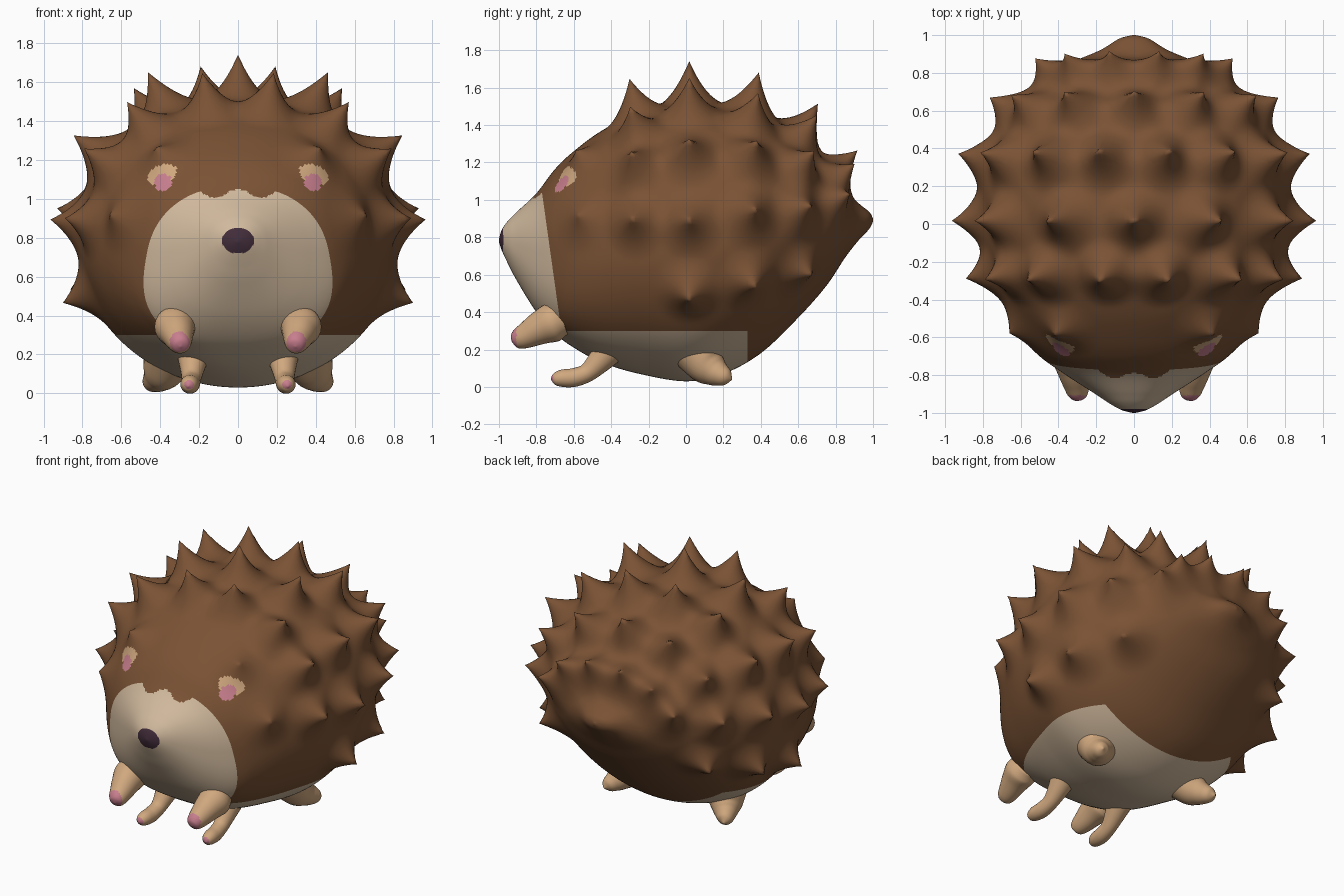
import bpy, bmesh, math
from mathutils import Vector

cube = bpy.data.objects.get("Cube")
if cube:
    bpy.data.objects.remove(cube)


def material(name, r, g, b):
    m = bpy.data.materials.new(name)
    m.use_nodes = True
    m.diffuse_color = (r, g, b, 1)
    m.node_tree.nodes["Principled BSDF"].inputs["Base Color"].default_value = (r, g, b, 1)
    return m


MATS = [material("spine brown", .195, .085, .035), material("cream", .64, .49, .34),
        material("tan skin", .63, .39, .21), material("pink", .58, .21, .27),
        material("nose dark", .055, .026, .042)]
BROWN, CREAM, TAN, PINK, DARK = range(5)


def smooth_path(stations, steps):
    """Catmull-Rom interpolation of equal-length tuples."""
    pts = [stations[0]] + list(stations) + [stations[-1]]
    out = []
    for i in range(1, len(pts) - 2):
        for s in range(steps):
            t = s / steps
            out.append([.5 * (2 * b + (c - a) * t + (2 * a - 5 * b + 4 * c - d) * t * t
                              + (3 * b - a - 3 * c + d) * t ** 3)
                        for a, b, c, d in zip(*pts[i - 1:i + 3])])
    out.append(list(stations[-1]))
    return out


def loft(rings):
    """Skin a list of closed rings and cap both ends."""
    bm = bmesh.new()
    rows = [[bm.verts.new(p) for p in ring] for ring in rings]
    n = len(rows[0])
    for a, b in zip(rows, rows[1:]):
        for j in range(n):
            k = (j + 1) % n
            bm.faces.new((a[j], a[k], b[k], b[j]))
    bm.faces.new(rows[0])
    bm.faces.new(rows[-1])
    bmesh.ops.recalc_face_normals(bm, faces=bm.faces)
    return bm, rows


def finish(bm, name, rule):
    """Colour the faces by a rule on their centre and make the object."""
    for f in bm.faces:
        f.material_index = rule(f.calc_center_median())
    mesh = bpy.data.meshes.new(name)
    bm.to_mesh(mesh)
    bm.free()
    for m in MATS:
        mesh.materials.append(m)
    mesh.shade_smooth()
    bpy.context.collection.objects.link(bpy.data.objects.new(name, mesh))


# Body sections from nose to tail (y, top, bottom, half width, lower roundness)
SECTIONS = [(-1, .79, .775, .008, 1), (-.985, .84, .73, .065, 1), (-.95, .89, .655, .13, .95),
            (-.9, .94, .56, .205, .85), (-.8, 1.035, .40, .36, .72), (-.7, 1.165, .285, .50, .7),
            (-.6, 1.26, .21, .59, .8), (-.45, 1.37, .13, .68, .92), (-.25, 1.47, .07, .77, 1),
            (0, 1.52, .03, .82, 1), (.2, 1.515, .07, .825, 1.02), (.4, 1.47, .18, .78, 1.05),
            (.6, 1.35, .37, .66, 1.08), (.75, 1.18, .54, .50, 1.05), (.85, 1.06, .69, .34, 1),
            (.92, .985, .78, .18, 1), (.98, .935, .845, .08, 1), (1, .9, .885, .008, 1)]
SEGMENTS = 240


def soft_pow(v, power):
    return math.copysign(abs(v) ** power, v)


def section(y, top, bottom, w, lower):
    mid, h = (top + bottom) / 2, (top - bottom) / 2
    ring = []
    for j in range(SEGMENTS):
        a = math.tau * j / SEGMENTS
        power = .9 if math.cos(a) > 0 else lower
        ring.append(Vector((w * soft_pow(math.sin(a), power), y,
                            mid + h * soft_pow(math.cos(a), power))))
    return ring


body_rings = [section(*s) for s in smooth_path(SECTIONS, 14)]
body, rows = loft(body_rings)

# Spines: rows of cusps (y, size, angles from the top)
SPINE_ROWS = [(-.55, .4, (34, 75)), (-.27, .9, (9, 34, 57, 83)),
              (.02, 1, (0, 24, 55, 84, 111)), (.35, .95, (9, 30, 56, 83, 112)),
              (.61, .9, (0, 24, 52, 82, 122)), (.78, .85, (11, 36, 68))]
REACH = .21
rest = [[(v, v.co.copy()) for v in row] for row in rows]
for y, size, angles in SPINE_ROWS:
    ring = min(body_rings, key=lambda r: abs(r[0].y - y))
    near = [pair for row in rest if abs(row[0][1].y - y) < REACH for pair in row]
    for angle in angles:
        for side in ((1, -1) if angle else (1,)):
            base = ring[round(side * angle / 360 * SEGMENTS) % SEGMENTS]
            way = (base - Vector((0, y * .5, .76))).normalized()
            height = size * (.14 + .08 * max(0, math.cos(math.radians(angle))))
            for v, co in near:
                d = (co - base).length
                if d < REACH:
                    v.co += way * height * (1 - d / REACH) ** 2.2

# Clean cuts along the edges of the belly and the face
FACE_POINT, FACE_NORMAL = Vector((0, -.77, 1.04)), Vector((0, 1, .14))
for point, normal in ((Vector((0, 0, .3)), Vector((0, 0, 1))),
                      (Vector((0, .33, 0)), Vector((0, 1, 0))),
                      (FACE_POINT, FACE_NORMAL)):
    bmesh.ops.bisect_plane(body, geom=body.verts[:] + body.edges[:] + body.faces[:],
                           dist=.0001, plane_co=point, plane_no=normal)


def in_oval(x, z, cx, cz, rx, rz):
    return ((x - cx) / rx) ** 2 + ((z - cz) / rz) ** 2 < 1


def body_colour(c):
    x = abs(c.x)
    if c.y < -.95 and in_oval(x, c.z, 0, .785, .082, .066):
        return DARK
    if c.y < -.5:
        if in_oval(x, c.z, .385, 1.085, .045, .045):
            return PINK
        if in_oval(x, c.z + .25 * (x - .39), .39, 1.125, .075, .052):
            return TAN
    if c.z < .3 and c.y < .33:
        return CREAM
    hairline = 1.028 + .022 * math.cos(x * 26)
    if (c - FACE_POINT).dot(FACE_NORMAL) < 0 and c.z < hairline:
        return CREAM
    return BROWN


finish(body, "body", body_colour)


# Limbs: tapered tubes along short paths (x, y, z, radius)
def limb(name, stations, side, pink_before):
    path = smooth_path([(side * s[0], *s[1:]) for s in stations], 6)
    rings = []
    for i, (x, y, z, r) in enumerate(path):
        ahead, behind = path[min(i + 1, len(path) - 1)], path[max(i - 1, 0)]
        turn = (Vector(ahead[:3]) - Vector(behind[:3])).to_track_quat('Z', 'Y')
        rings.append([Vector((x, y, z)) + turn @ Vector((r * math.cos(a), r * math.sin(a), 0))
                      for a in (math.tau * j / 24 for j in range(24))])
    bm, _ = loft(rings)
    finish(bm, name, lambda c: PINK if c.y < pink_before else TAN)


ARM = [(.33, -.65, .36, .08), (.325, -.71, .345, .105), (.315, -.78, .315, .09),
       (.305, -.845, .28, .072), (.298, -.895, .256, .056), (.296, -.92, .245, .037),
       (.295, -.93, .24, .004)]
FRONT_LEG = [(.23, -.41, .20, .085), (.235, -.47, .13, .064), (.24, -.53, .075, .05),
             (.245, -.60, .05, .05), (.25, -.665, .046, .046), (.255, -.705, .04, .03),
             (.257, -.72, .036, .004)]
HIND_LEG = [(.35, .06, .20, .14), (.385, .11, .12, .11), (.41, .15, .085, .083),
            (.432, .185, .065, .063), (.45, .22, .05, .042), (.458, .245, .04, .004)]
for side, label in ((1, "left"), (-1, "right")):
    limb(label + "_arm", ARM, side, -.907)
    limb(label + "_front_leg", FRONT_LEG, side, -.711)
    limb(label + "_hind_leg", HIND_LEG, side, -2)
